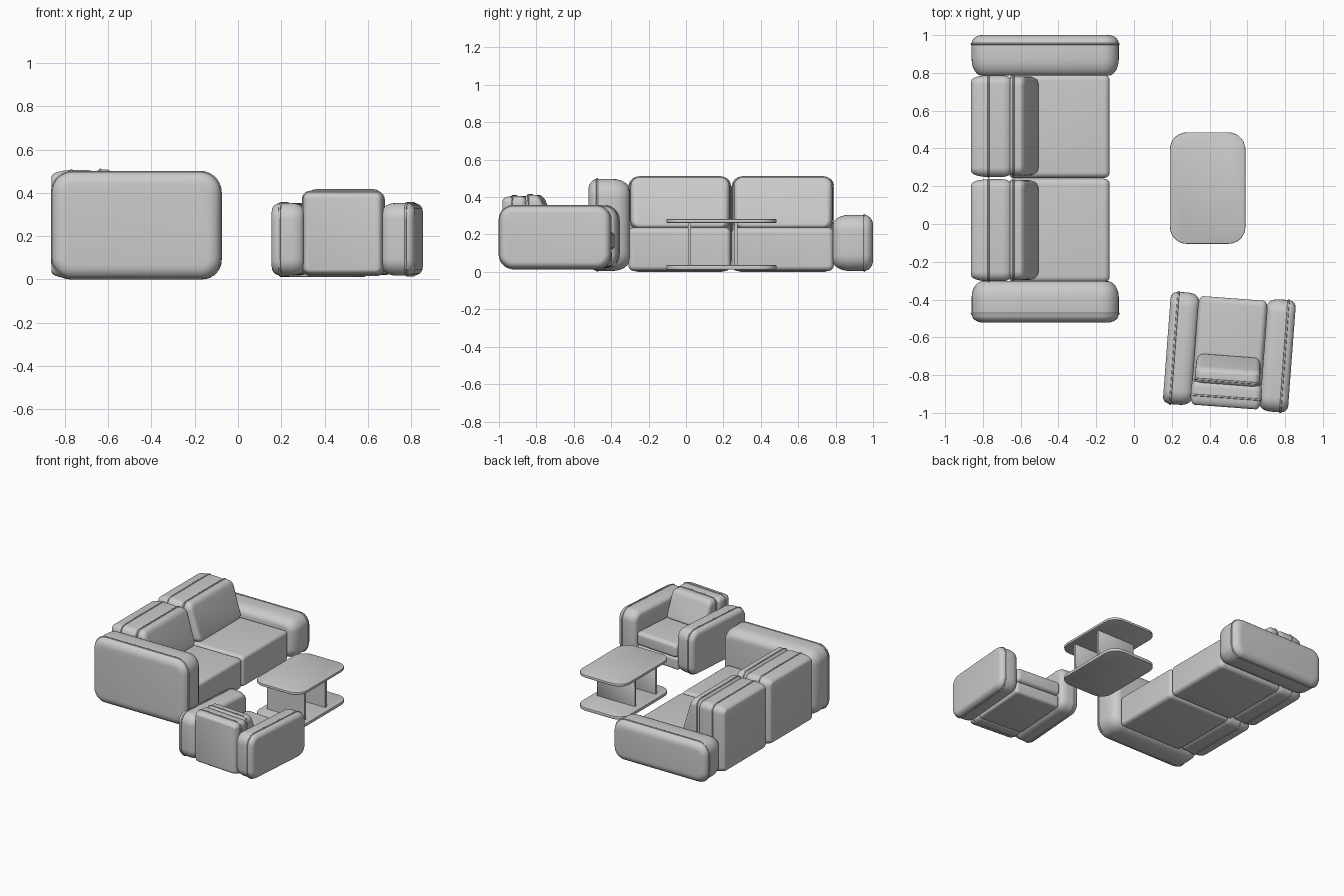
import bpy, bmesh, math
from mathutils import Matrix, Vector

if "Cube" in bpy.data.objects:
    bpy.data.objects.remove(bpy.data.objects["Cube"])

AXES = {'x': lambda u, v, w: Vector((w, u, v)),
        'y': lambda u, v, w: Vector((u, w, v)),
        'z': lambda u, v, w: Vector((u, v, w))}
IDENT = Matrix.Identity(4)


def outline(u, v, r, inset=0.0, seg=7):
    """Rounded rectangle as a list of (u, v) points."""
    u0, u1, v0, v1 = u[0] + inset, u[1] - inset, v[0] + inset, v[1] - inset
    r = max(r - inset, 0.006)
    pts = []
    for k, (cu, cv) in enumerate([(u1 - r, v1 - r), (u0 + r, v1 - r),
                                  (u0 + r, v0 + r), (u1 - r, v0 + r)]):
        for i in range(seg + 1):
            a = math.pi / 2 * (k + i / seg)
            pts.append((cu + r * math.cos(a), cv + r * math.sin(a)))
    return pts


def pad(name, axis, u, v, w, rc, re, d, mat=IDENT, warp=None, n=6):
    """Soft slab: rounded outline in (u, v), rounded over depths d at both ends of w."""
    to3 = AXES[axis]
    half = [(math.pi / 2 * i / n) for i in range(n + 1)]
    rings = [(re * (1 - math.sin(a)), w[0] + d[0] * (1 - math.cos(a))) for a in half]
    rings += [(re * (1 - math.sin(a)), w[1] - d[1] * (1 - math.cos(a))) for a in reversed(half)]
    bm = bmesh.new()
    loops = []
    for inset, h in rings:
        pts = [to3(p, q, h) for p, q in outline(u, v, rc, inset)]
        loops.append([bm.verts.new(mat @ (warp(p) if warp else p)) for p in pts])
    for a, b in zip(loops, loops[1:]):
        for i in range(len(a)):
            j = (i + 1) % len(a)
            bm.faces.new((a[i], a[j], b[j], b[i]))
    bm.faces.new(loops[0])
    bm.faces.new(loops[-1])
    bmesh.ops.recalc_face_normals(bm, faces=bm.faces)
    me = bpy.data.meshes.new(name)
    bm.to_mesh(me)
    bm.free()
    ob = bpy.data.objects.new(name, me)
    bpy.context.collection.objects.link(ob)
    return ob


def piping(name, axis, u, v, w, rc, mat=IDENT, radius=0.005):
    """Thin cord that follows the seam of a pad."""
    cu = bpy.data.curves.new(name, 'CURVE')
    cu.dimensions = '3D'
    cu.bevel_depth = radius
    cu.bevel_resolution = 2
    pts = [mat @ AXES[axis](p, q, w) for p, q in outline(u, v, rc)]
    sp = cu.splines.new('POLY')
    sp.points.add(len(pts) - 1)
    for sp_pt, p in zip(sp.points, pts):
        sp_pt.co = (*p, 1)
    sp.use_cyclic_u = True
    bpy.context.collection.objects.link(bpy.data.objects.new(name, cu))


def wedge(axis_i, seam, z0, z1, top):
    """Thin the front of a cushion towards its top edge."""
    def f(p):
        if p[axis_i] > seam:
            t = min(max((p.z - z0) / (z1 - z0), 0), 1)
            p[axis_i] = seam + (p[axis_i] - seam) * (1 - (1 - top) * t)
        return p
    return f


# Sofa arms: tall one in front, low one at the far end
SX = (-0.86, -0.08)
pad("sofa_tall_arm", 'y', SX, (0.005, 0.497), (-0.522, -0.302), 0.095, 0.06, (0.047, 0.09))
piping("sofa_tall_arm_piping", 'y', SX, (0.005, 0.497), -0.475, 0.095)
pad("sofa_low_arm", 'y', SX, (0.005, 0.305), (0.785, 1.0), 0.085, 0.055, (0.09, 0.047))
piping("sofa_low_arm_piping", 'y', SX, (0.005, 0.305), 0.953, 0.085)

# Sofa seats, backs and loose cushions
for i, y in enumerate([(-0.308, 0.240), (0.244, 0.790)], 1):
    pad(f"sofa_seat_{i}", 'x', y, (0.005, 0.237), (-0.66, -0.13), 0.03, 0.025, (0.02, 0.03))
    yb, zb = (y[0] + 0.005, y[1] - 0.003), (0.005, 0.505)
    pad(f"sofa_back_{i}", 'x', yb, zb, (-0.862, -0.648), 0.05, 0.03, (0.09, 0.05))
    piping(f"sofa_back_piping_{i}", 'x', yb, zb, -0.77, 0.05)
    yc, zc = (y[0] + 0.012, y[1] - 0.008), (0.225, 0.507)
    pad(f"sofa_cushion_{i}", 'x', yc, zc, (-0.66, -0.505), 0.05, 0.03, (0.02, 0.05),
        warp=wedge(0, -0.638, 0.25, 0.50, 0.42))
    piping(f"sofa_cushion_piping_{i}", 'x', yc, zc, -0.638, 0.05)

# Armchair, turned slightly, built in its own frame
C = Matrix.Translation((0.505, -0.678, 0)) @ Matrix.Rotation(math.radians(-4.3), 4, 'Z')
AY, AZ = (-0.298, 0.298), (0.018, 0.353)
for side, s in (("left", -1), ("right", 1)):
    w = (-0.332, -0.182) if s < 0 else (0.182, 0.332)
    d = (0.04, 0.06) if s < 0 else (0.06, 0.04)
    pad(f"chair_{side}_arm", 'x', AY, AZ, w, 0.075, 0.035, d, C)
    piping(f"chair_{side}_arm_piping", 'x', AY, AZ, s * 0.292, 0.075, C)
BX, BZ = (-0.187, 0.187), (0.02, 0.405)
pad("chair_back", 'y', BX, BZ, (-0.292, -0.165), 0.035, 0.025, (0.05, 0.03), C)
piping("chair_back_piping", 'y', BX, BZ, -0.24, 0.035, C)
pad("chair_base", 'y', (-0.182, 0.182), (0.02, 0.115), (-0.18, 0.272), 0.02, 0.02, (0.02, 0.025), C)
pad("chair_seat", 'y', (-0.182, 0.182), (0.113, 0.218), (-0.18, 0.285), 0.03, 0.025, (0.02, 0.035), C)
CX, CZ = (-0.172, 0.172), (0.205, 0.412)
pad("chair_cushion", 'y', CX, CZ, (-0.175, -0.015), 0.04, 0.03, (0.02, 0.05), C,
    warp=wedge(1, -0.155, 0.22, 0.41, 0.42))
piping("chair_cushion_piping", 'y', CX, CZ, -0.155, 0.04, C)

# Coffee table: two matching plates joined by two upright panels
for name, z in (("table_base", (0.012, 0.036)), ("table_top", (0.262, 0.282))):
    pad(name, 'z', (0.19, 0.59), (-0.105, 0.485), z, 0.09, 0.005, (0.005, 0.005), n=2)
for name, y in (("table_front_panel", (0.01, 0.028)), ("table_rear_panel", (0.258, 0.276))):
    pad(name, 'y', (0.235, 0.55), (0.03, 0.268), y, 0.002, 0.001, (0.001, 0.001), n=1)

# Smooth shading with crisp edges kept
bpy.ops.object.select_all(action='DESELECT')
for ob in bpy.context.scene.objects:
    if ob.type == 'MESH':
        ob.select_set(True)
        bpy.context.view_layer.objects.active = ob
bpy.ops.object.shade_smooth_by_angle(angle=math.radians(40))
